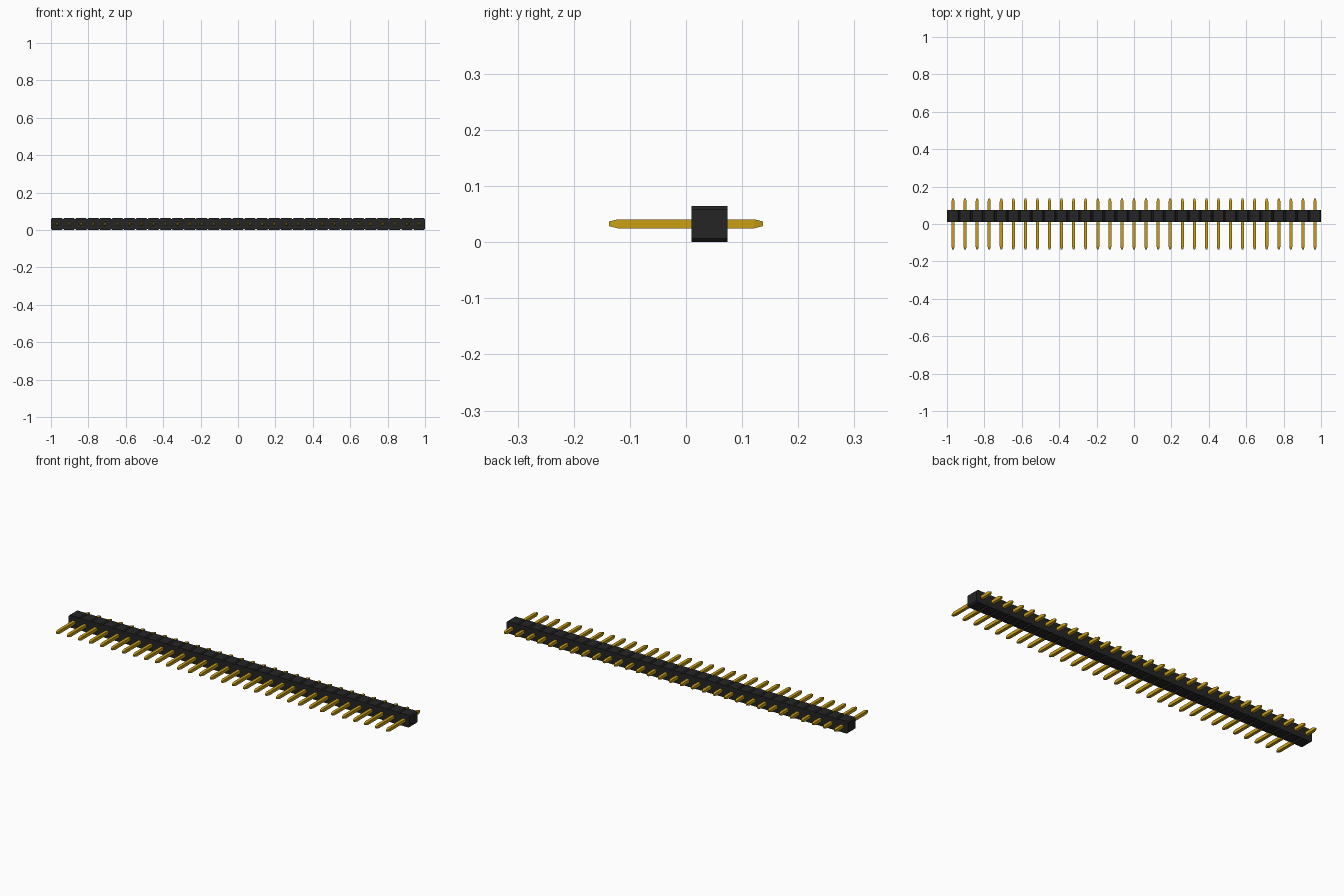
import bpy, bmesh

cube = bpy.data.objects.get("Cube")
if cube:
    bpy.data.objects.remove(cube, do_unlink=True)

COUNT = 31
PITCH = 2.0 / COUNT
HALF = PITCH / 2            # half width and half height of one housing block
CHAMFER = PITCH * 0.1
BODY_FRONT, BODY_BACK = 0.0095, 0.074
PIN_HALF = 0.0081
PIN_END = 0.1375
TIP = 0.0163


def make_material(name, rgb):
    mat = bpy.data.materials.new(name)
    mat.use_nodes = True
    mat.diffuse_color = (*rgb, 1)
    mat.node_tree.nodes["Principled BSDF"].inputs["Base Color"].default_value = (*rgb, 1)
    return mat


def finish(bm, name, mat):
    bmesh.ops.remove_doubles(bm, verts=bm.verts, dist=1e-5)
    bmesh.ops.recalc_face_normals(bm, faces=bm.faces)
    mesh = bpy.data.meshes.new(name)
    bm.to_mesh(mesh)
    bm.free()
    mesh.materials.append(mat)
    obj = bpy.data.objects.new(name, mesh)
    bpy.context.collection.objects.link(obj)
    return obj


def pin_x(i):
    return (i - (COUNT - 1) / 2) * PITCH


black = make_material("black plastic", (0.018, 0.018, 0.018))
gold = make_material("gold metal", (0.58, 0.35, 0.008))

# Housing: a row of chamfered blocks fused side by side
k = HALF - CHAMFER
octagon = [(HALF, -k), (HALF, k), (k, HALF), (-k, HALF),
           (-HALF, k), (-HALF, -k), (-k, -HALF), (k, -HALF)]
bm = bmesh.new()
for i in range(COUNT):
    front, back = [[bm.verts.new((pin_x(i) + x, y, HALF + z)) for x, z in octagon]
                   for y in (BODY_FRONT, BODY_BACK)]
    bm.faces.new(front)
    bm.faces.new(back)
    for a in range(8):
        # Side walls exist only at the two ends of the row
        if (a == 0 and i < COUNT - 1) or (a == 4 and i > 0):
            continue
        b = (a + 1) % 8
        bm.faces.new((front[a], front[b], back[b], back[a]))
finish(bm, "housing", black)

# Pins: square rods with tapered tips, sharing one mesh
bm = bmesh.new()
sections = [(-PIN_END, PIN_HALF / 2), (-PIN_END + TIP, PIN_HALF),
            (PIN_END - TIP, PIN_HALF), (PIN_END, PIN_HALF / 2)]
rings = [[bm.verts.new((sx * r, y, sz * r)) for sx, sz in ((-1, -1), (1, -1), (1, 1), (-1, 1))]
         for y, r in sections]
for r0, r1 in zip(rings, rings[1:]):
    for a in range(4):
        b = (a + 1) % 4
        bm.faces.new((r0[a], r0[b], r1[b], r1[a]))
bm.faces.new(rings[0])
bm.faces.new(rings[-1])
pin = finish(bm, "pin_01", gold)
pin.location = (pin_x(0), 0, HALF + 0.0005)
for i in range(1, COUNT):
    copy = bpy.data.objects.new(f"pin_{i + 1:02d}", pin.data)
    copy.location = (pin_x(i), 0, HALF + 0.0005)
    bpy.context.collection.objects.link(copy)
